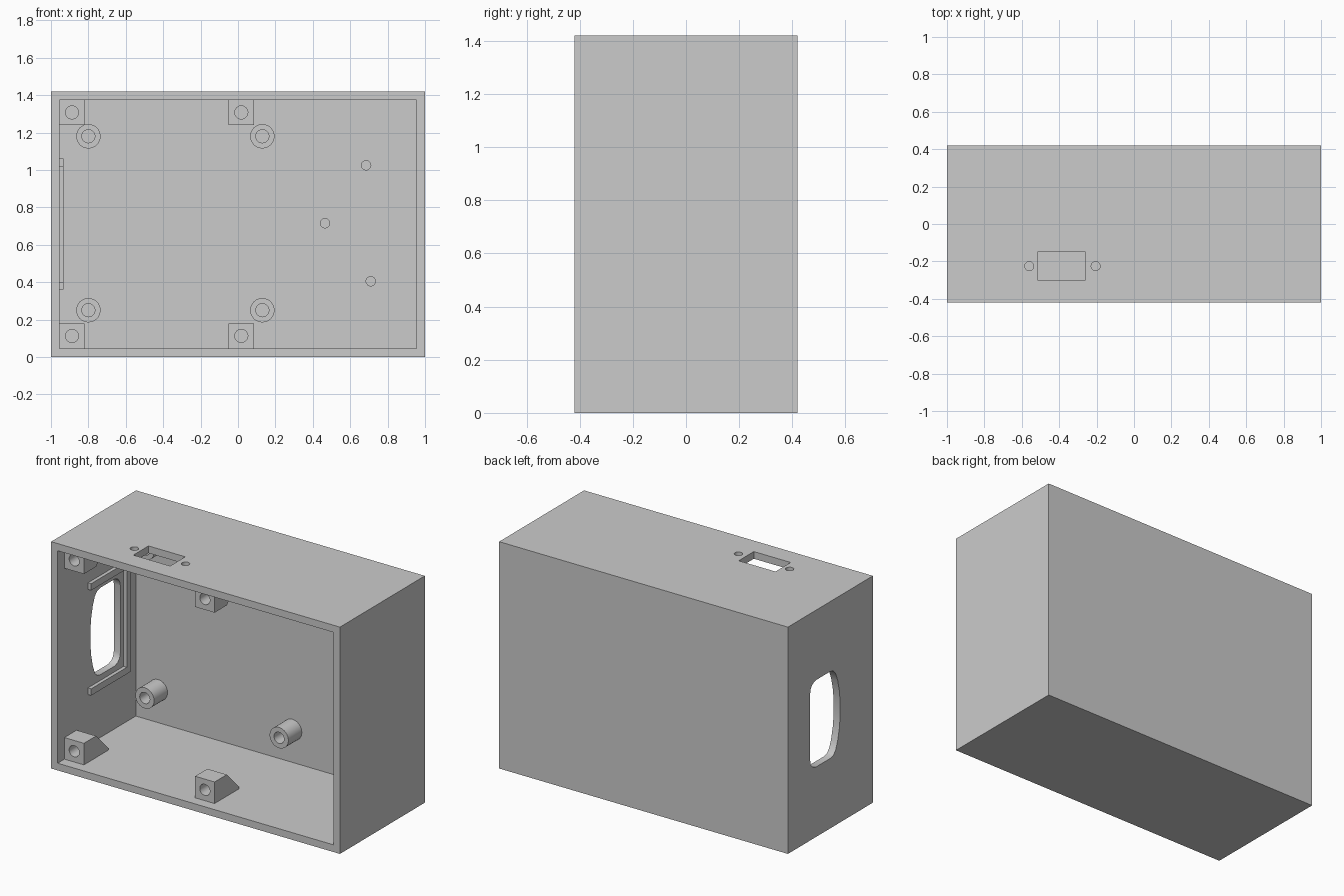
import bpy, bmesh
from math import radians
from mathutils import Matrix, Vector

if "Cube" in bpy.data.objects:
    bpy.data.objects.remove(bpy.data.objects["Cube"], do_unlink=True)

W, D, H = 1.0, 0.42, 1.42        # half width, half depth, full height
WALL, BACK = 0.045, 0.067
IN_X, IN_Y, MID = W - WALL, D - BACK, H / 2
ROTATE = {"X": Matrix.Rotation(radians(90), 4, "Y"),
          "Y": Matrix.Rotation(radians(90), 4, "X"),
          "Z": Matrix.Identity(4)}


def finish(name, bm):
    bmesh.ops.recalc_face_normals(bm, faces=bm.faces)
    mesh = bpy.data.meshes.new(name)
    bm.to_mesh(mesh)
    bm.free()
    obj = bpy.data.objects.new(name, mesh)
    bpy.context.collection.objects.link(obj)
    return obj


def box(name, x, y, z):
    bm = bmesh.new()
    bmesh.ops.create_cube(bm, size=1)
    for v in bm.verts:
        v.co = [(a + b) / 2 + c * (b - a) for (a, b), c in zip((x, y, z), v.co)]
    return finish(name, bm)


def cylinder(name, radius, length, centre, axis="Y"):
    bm = bmesh.new()
    bmesh.ops.create_cone(bm, cap_ends=True, segments=32, radius1=radius,
                          radius2=radius, depth=length,
                          matrix=Matrix.Translation(centre) @ ROTATE[axis])
    return finish(name, bm)


def prism_x(name, profile, x0, x1):
    """Extrude a (y, z) outline along x."""
    bm = bmesh.new()
    face = bm.faces.new([bm.verts.new((x0, y, z)) for y, z in profile])
    ext = bmesh.ops.extrude_face_region(bm, geom=[face])["geom"]
    bmesh.ops.translate(bm, vec=Vector((x1 - x0, 0, 0)),
                        verts=[g for g in ext if isinstance(g, bmesh.types.BMVert)])
    return finish(name, bm)


def activate(obj):
    bpy.ops.object.select_all(action="DESELECT")
    obj.select_set(True)
    bpy.context.view_layer.objects.active = obj


def cut(obj, *cutters):
    activate(obj)
    for cutter in cutters:
        mod = obj.modifiers.new("cut", "BOOLEAN")
        mod.operation, mod.solver, mod.object = "DIFFERENCE", "EXACT", cutter
        bpy.ops.object.modifier_apply(modifier=mod.name)
        bpy.data.objects.remove(cutter, do_unlink=True)


def smooth(obj):
    activate(obj)
    bpy.ops.object.shade_smooth_by_angle(angle=radians(30))


# Open-fronted case
case = box("case", (-W, W), (-D, D), (0, H))
cut(case, box("cavity", (-IN_X, IN_X), (-D - 0.1, IN_Y), (WALL, H - WALL)))

# Socket and its two screw holes through the top
cut(case, box("socket_cutter", (-0.515, -0.26), (-0.30, -0.15), (H - 0.1, H + 0.1)))
for x in (-0.56, -0.205):
    cut(case, cylinder("screw_cutter", 0.024, 0.2, (x, -0.225, H), "Z"))

# Shallow holes inside the back
for x, z in ((0.465, 0.715), (0.685, 1.025), (0.71, 0.405)):
    cut(case, cylinder("back_hole_cutter", 0.025, 0.09, (x, IN_Y, z)))

# Window through the side wall, bulging towards the front
half = [(0.2, 0.21), (0.193, 0.24), (0.175, 0.26), (0.145, 0.272), (0.0, 0.272),
        (-0.03, 0.264), (-0.052, 0.24), (-0.072, 0.19), (-0.088, 0.12), (-0.096, 0.05)]
outline = [(y, MID + z) for y, z in half] + [(y, MID - z) for y, z in reversed(half)]
cut(case, prism_x("window_cutter", outline, -W - 0.1, -IN_X + 0.1))
smooth(case)

# U-shaped rail around the window
y0, y1, bar, x1 = -0.12, 0.275, 0.042, -IN_X + 0.022
top, inner = 0.35, 0.35 - bar
rail = [(y0, MID + top), (y1, MID + top), (y1, MID - top), (y0, MID - top),
        (y0, MID - inner), (y1 - bar, MID - inner), (y1 - bar, MID + inner), (y0, MID + inner)]
prism_x("window_rail", rail, -IN_X, x1)

# Lid screw blocks with sloping backs, mirrored top and bottom
block = [(-IN_Y, 0), (-IN_Y, 0.135), (-0.232, 0.135), (-0.112, 0.012), (-0.112, 0)]
for side, base, sign in (("lower", WALL, 1), ("upper", H - WALL, -1)):
    for place, x0 in (("corner", -IN_X), ("middle", -0.05)):
        profile = [(y, base + sign * z) for y, z in block]
        lug = prism_x(f"{side}_{place}_screw_block", profile, x0, x0 + 0.135)
        cut(lug, cylinder("hole_cutter", 0.035, 0.24, (x0 + 0.0675, -IN_Y, base + sign * 0.0675)))
        smooth(lug)

# Hollow board standoffs on the back
for side, z in (("lower", 0.25), ("upper", H - 0.24)):
    for place, x in (("right", -0.8), ("left", 0.13)):
        post = cylinder(f"{side}_{place}_standoff", 0.065, 0.133, (x, IN_Y - 0.0665, z))
        cut(post, cylinder("hole_cutter", 0.035, 0.2, (x, IN_Y - 0.0665, z)))
        smooth(post)
